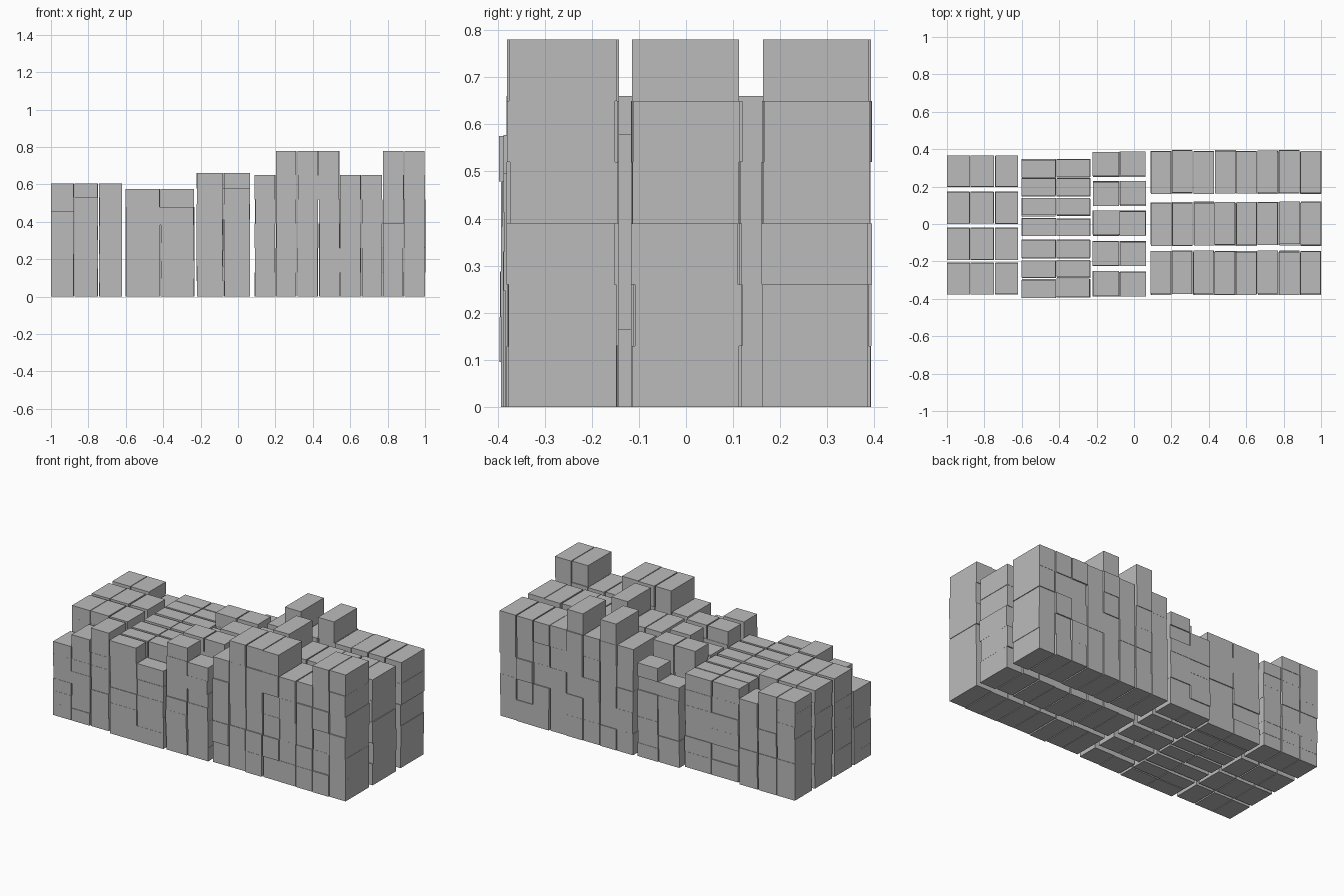
import bpy, bmesh, random
from mathutils import Matrix, Vector

if "Cube" in bpy.data.objects:
    bpy.data.objects.remove(bpy.data.objects["Cube"])

random.seed(4)

# one plain grey for all cartons
grey = bpy.data.materials.new("carton_grey")
grey.diffuse_color = (0.5, 0.5, 0.5, 1)
grey.use_nodes = True
grey.node_tree.nodes["Principled BSDF"].inputs["Base Color"].default_value = grey.diffuse_color


def stack(name, xs, ys, layer, count, jitter):
    """Column of cartons, each one nudged slightly off line."""
    bm = bmesh.new()
    cx, cy = sum(xs) / 2, sum(ys) / 2
    w, d = xs[1] - xs[0], ys[1] - ys[0]
    for k in range(count):
        jx = random.uniform(-jitter, jitter) * 0.5
        jy = random.uniform(-jitter, jitter)
        m = (Matrix.Translation(Vector((cx + jx, cy + jy, (k + 0.5) * layer)))
             @ Matrix.Diagonal((w, d, layer, 1)))
        bmesh.ops.create_cube(bm, size=1, matrix=m)
    me = bpy.data.meshes.new(name)
    bm.to_mesh(me)
    bm.free()
    me.materials.append(grey)
    ob = bpy.data.objects.new(name, me)
    bpy.context.collection.objects.link(ob)


def block(name, cols, rows, layer, counts, jitter):
    """Grid of stacks; counts gives layers per column for each row, front to back."""
    for j, ys in enumerate(rows):
        for i, xs in enumerate(cols):
            stack(f"{name}_row{j + 1}_col{i + 1}", xs, ys, layer, counts[j][i], jitter)


# left block: small flat cartons
block("flat_carton_stack",
      [(-1.0, -0.878), (-0.874, -0.75), (-0.742, -0.62)],
      [(-0.375, -0.208), (-0.19, -0.02), (0.003, 0.172), (0.2, 0.365)],
      0.0757, [(6, 7, 8), (8, 8, 8), (8, 8, 8), (8, 8, 7)], 0.002)

# second block: long narrow cartons
block("long_carton_stack",
      [(-0.6, -0.418), (-0.414, -0.235)],
      [(-0.393, -0.295), (-0.286, -0.195), (-0.18, -0.086), (-0.062, 0.03),
       (0.045, 0.136), (0.15, 0.243), (0.25, 0.345)],
      0.0958, [(6, 5)] + [(6, 6)] * 6, 0.004)

# third block: near-square cartons
block("square_carton_stack",
      [(-0.22, -0.08), (-0.075, 0.063)],
      [(-0.385, -0.255), (-0.222, -0.095), (-0.06, 0.07), (0.1, 0.227), (0.255, 0.383)],
      0.0825, [(8, 7), (8, 8), (7, 8), (8, 8), (6, 7)], 0.004)

# right block: tall deep cartons
block("tall_carton_stack",
      [(0.09 + i * 0.1143, 0.199 + i * 0.1143) for i in range(8)],
      [(-0.376, -0.147), (-0.112, 0.115), (0.165, 0.39)],
      0.13, [(5, 6, 6, 6, 5, 5, 6, 6),
             (5, 5, 6, 5, 5, 5, 5, 5),
             (5, 6, 5, 6, 5, 5, 5, 5)], 0.005)
